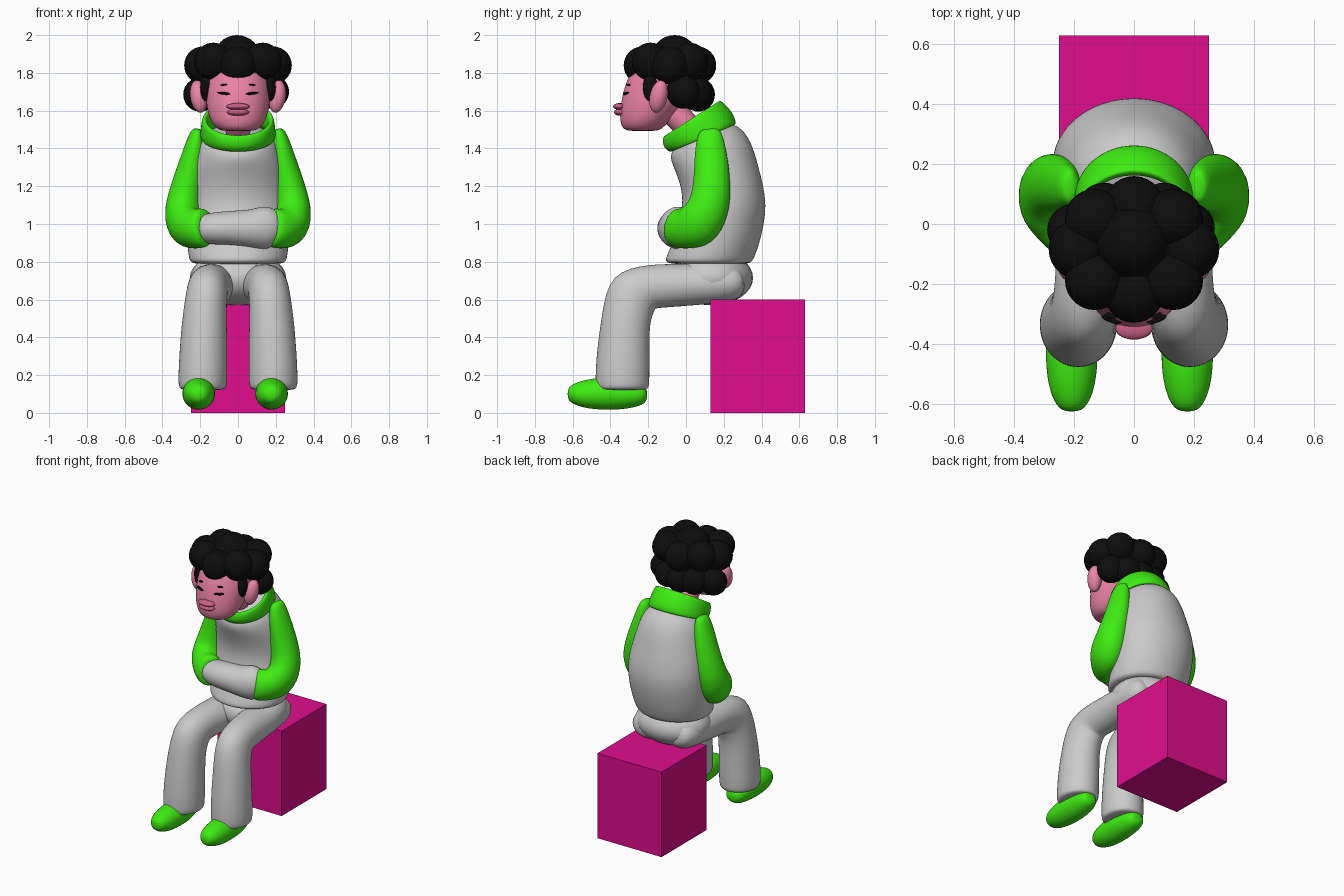
import bpy, bmesh, math
from mathutils import Vector, Matrix


def mat(name, r, g, b):
    m = bpy.data.materials.new(name)
    m.diffuse_color = (r, g, b, 1)
    return m


GREEN = mat("green", .05, .85, .006)
MAGENTA = mat("magenta", .75, .004, .27)
PINK = mat("pink", .83, .23, .38)
ROSE = mat("rose", .58, .12, .24)
BLACK = mat("black", .004, .004, .004)
N = 16


def finish(name, bm, material, smooth=True):
    bmesh.ops.recalc_face_normals(bm, faces=bm.faces)
    me = bpy.data.meshes.new(name)
    bm.to_mesh(me)
    bm.free()
    if material:
        me.materials.append(material)
    for p in me.polygons:
        p.use_smooth = smooth
    ob = bpy.data.objects.new(name, me)
    bpy.context.collection.objects.link(ob)
    return ob


def skin(name, rings, material=None, closed=False):
    """Bridge rings of points, cap or close them, and smooth."""
    bm = bmesh.new()
    vs = [[bm.verts.new(p) for p in r] for r in rings]
    pairs = list(zip(vs, vs[1:])) + ([(vs[-1], vs[0])] if closed else [])
    for a, b in pairs:
        for i in range(N):
            j = (i + 1) % N
            bm.faces.new((a[i], a[j], b[j], b[i]))
    if not closed:
        for ring in (vs[0], vs[-1]):
            bm.faces.new(ring)
    ob = finish(name, bm, material)
    ob.modifiers.new("smooth", "SUBSURF").levels = 2
    ob.modifiers["smooth"].render_levels = 2
    return ob


def level(z, y0, y1, rx, slope=0):
    """Horizontal oval from y0 to y1, tilted by slope."""
    cy, ry = (y0 + y1) / 2, (y1 - y0) / 2
    pts = []
    for i in range(N):
        a = math.tau * i / N
        d = ry * math.sin(a)
        pts.append((rx * math.cos(a), cy + d, z + slope * d))
    return pts


def tube(name, path, material=None, ref=(1, 0, 0), side=1):
    """Oval tube; path rows are x, y, z, radius along ref, other radius."""
    c = [Vector(p[:3]) for p in path]
    rings = []
    for k, p in enumerate(path):
        t = (c[min(k + 1, len(c) - 1)] - c[max(k - 1, 0)]).normalized()
        u = Vector(ref)
        u = (u - u.dot(t) * t).normalized()
        v = t.cross(u)
        ring = []
        for i in range(N):
            a = math.tau * i / N
            q = c[k] + u * p[3] * math.cos(a) + v * p[4] * math.sin(a)
            ring.append((q.x * side, q.y, q.z))
        rings.append(ring)
    return skin(name, rings, material)


def ball(name, loc, size, material=None, rot=(0, 0, 0)):
    bm = bmesh.new()
    bmesh.ops.create_uvsphere(bm, u_segments=28, v_segments=16, radius=1)
    bmesh.ops.scale(bm, vec=size, verts=bm.verts)
    ob = finish(name, bm, material)
    ob.location, ob.rotation_euler = loc, rot
    return ob


# Seat block
bm = bmesh.new()
bmesh.ops.create_cube(bm, size=1, matrix=Matrix.Translation((0, .38, .3)) @ Matrix.Diagonal((.5, .5, .6, 1)))
finish("seat_block", bm, MAGENTA, False)

# Hunched torso and pelvis
skin("torso", [level(*r) for r in (
    (.785, -.08, .33, .23), (.80, -.115, .355, .26), (.83, -.11, .37, .268),
    (.9, -.075, .395, .275), (1.0, -.05, .418, .28), (1.1, -.02, .43, .28),
    (1.2, -.03, .415, .27), (1.3, -.07, .39, .252), (1.39, -.085, .35, .228, .25),
    (1.45, -.085, .285, .2, .4), (1.485, -.05, .2, .15, .45))])
ball("pelvis", (0, .135, .715), (.255, .22, .145))

# Front muff joining the sleeves
tube("front_muff", [(-.22, -.01, .975, .07, .07), (-.15, -.045, .975, .1, .085),
     (-.05, -.055, .98, .1, .092), (.06, -.055, .975, .1, .1),
     (.13, -.045, .978, .1, .118), (.17, -.04, .985, .09, .11), (.22, -.01, .98, .07, .08)], ref=(0, 1, 0))

for s, tag in ((1, "left"), (-1, "right")):
    # Bent trouser leg
    tube("leg_" + tag, [(.12, .31, .70, .08, .06), (.125, .25, .69, .12, .105),
         (.13, .12, .685, .125, .11), (.14, -.04, .675, .12, .115),
         (.155, -.18, .672, .11, .12), (.165, -.285, .645, .11, .16),
         (.178, -.32, .5, .12, .13), (.183, -.333, .32, .13, .143),
         (.187, -.337, .17, .133, .147), (.187, -.337, .13, .128, .142),
         (.187, -.337, .12, .105, .12)], side=s)
    # Rounded shoe
    x = .178 if s > 0 else .208
    tube("shoe_" + tag, [(x + .005, -.205, .095, .03, .025), (x + .005, -.225, .095, .065, .055),
         (x, -.31, .098, .085, .08), (x, -.42, .103, .09, .09), (x, -.52, .1, .085, .08),
         (x, -.595, .1, .062, .058), (x, -.628, .1, .03, .03)], GREEN, side=s)
    # Sleeve
    tube("arm_" + tag, [(.213, .125, 1.505, .02, .04), (.216, .127, 1.485, .04, .065),
         (.232, .13, 1.38, .062, .088), (.265, .14, 1.22, .085, .1),
         (.295, .125, 1.08, .1, .115), (.285, .06, .985, .105, .135),
         (.23, -.01, .973, .1, .108), (.185, -.05, .98, .09, .108),
         (.165, -.066, .983, .07, .09)], GREEN, side=s)
    # Ear, sideburn, eye and brow
    ball("ear_" + tag, (.208 * s, -.145, 1.675), (.045, .047, .088), PINK, (-.2, .15 * s, 0))
    ball("sideburn_" + tag, (.17 * s, -.19, 1.725), (.03, .038, .075), BLACK)
    ball("eye_" + tag, (.075 * s, -.318, 1.692), (.035, .012, .007), BLACK, (0, -.12 * s, .3 * s))
    ball("brow_" + tag, (.075 * s, -.305, 1.737), (.018, .012, .005), BLACK, (0, .1 * s, .3 * s))

# Tilted collar band
skin("collar", [level(*r) for r in (
    (1.45, -.075, .25, .185, .42), (1.455, -.09, .275, .205, .42), (1.5, -.125, .25, .203, .52),
    (1.555, -.128, .19, .195, .64), (1.562, -.115, .175, .18, .64),
    (1.545, -.095, .16, .165, .62), (1.48, -.07, .18, .165, .5))], GREEN, closed=True)

# Neck and head
tube("neck", [(0, .06, 1.46, .075, .075), (0, -.02, 1.545, .072, .07), (0, -.11, 1.64, .08, .08)], PINK)
skin("head", [level(*r) for r in (
    (1.492, -.3, -.16, .075), (1.5, -.335, -.13, .11), (1.545, -.355, -.08, .152),
    (1.64, -.35, 0, .175), (1.75, -.325, .05, .178), (1.85, -.27, .05, .15), (1.92, -.2, 0, .09))], PINK)

# Lips
ball("upper_lip", (0, -.35, 1.622), (.062, .036, .018), ROSE)
ball("lower_lip", (0, -.347, 1.592), (.058, .034, .019), ROSE)

# Curly hair: crown, ring of curls, lower curls at the nape
ball("hair_core", (0, -.075, 1.8), (.18, .17, .15), BLACK)
ball("hair_crown", (-.005, -.06, 1.875), (.125, .125, .125), BLACK)
for k in range(8):
    a = math.tau * k / 8
    z = 1.84 + .02 * (k % 2)
    ball("hair_curl", (.185 * math.cos(a), -.085 + .145 * math.sin(a), z), (.1, .1, .1), BLACK)
for x, y, z in ((-.2, -.02, 1.685), (.18, -.015, 1.7), (-.1, .05, 1.69), (.1, .05, 1.69), (0, .065, 1.685)):
    ball("nape_curl", (x, y, z), (.09, .088, .09), BLACK)
